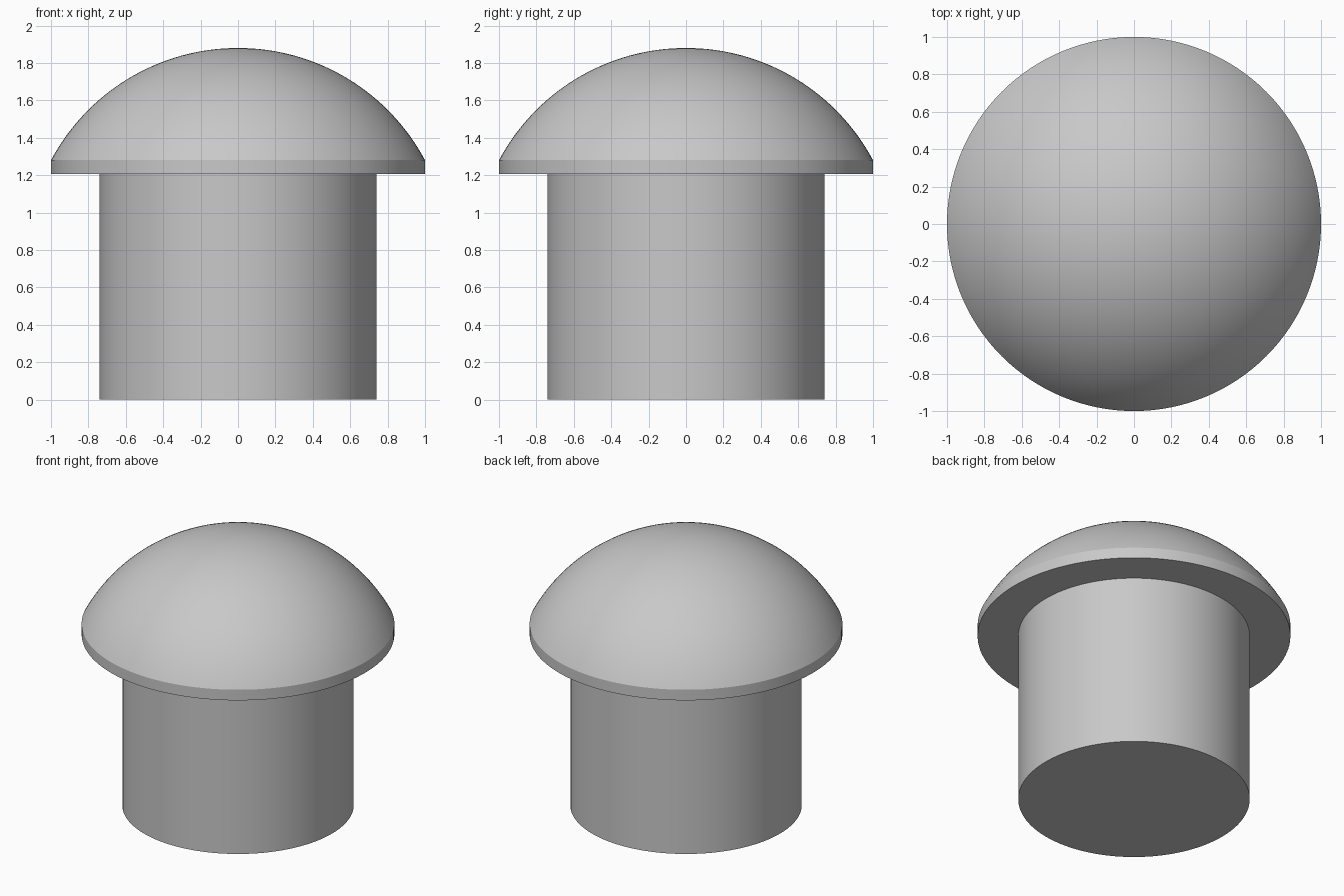
import bpy
import bmesh
import math

SEGMENTS = 128
STEM_RADIUS = 0.74
CAP_RADIUS = 1.0
CAP_BASE, RIM_TOP, CAP_TOP = 1.205, 1.28, 1.88

default_cube = bpy.data.objects.get("Cube")
if default_cube:
    bpy.data.objects.remove(default_cube, do_unlink=True)


def make_material(name, colour):
    mat = bpy.data.materials.new(name)
    mat.use_nodes = True
    mat.diffuse_color = colour
    mat.node_tree.nodes["Principled BSDF"].inputs["Base Color"].default_value = colour
    return mat


def lathe(name, profile, mat):
    """Spin a (radius, height) profile about the z axis into a closed solid."""
    bm = bmesh.new()
    verts = [bm.verts.new((r, 0, z)) for r, z in profile]
    edges = [bm.edges.new(pair) for pair in zip(verts, verts[1:])]
    bmesh.ops.spin(bm, geom=verts + edges, cent=(0, 0, 0), axis=(0, 0, 1),
                   angle=math.tau, steps=SEGMENTS, use_duplicate=False)
    bmesh.ops.remove_doubles(bm, verts=bm.verts, dist=0.0001)
    bmesh.ops.recalc_face_normals(bm, faces=bm.faces)
    mesh = bpy.data.meshes.new(name)
    bm.to_mesh(mesh)
    bm.free()
    mesh.materials.append(mat)
    obj = bpy.data.objects.new(name, mesh)
    bpy.context.collection.objects.link(obj)
    bpy.ops.object.select_all(action="DESELECT")
    obj.select_set(True)
    bpy.context.view_layer.objects.active = obj
    bpy.ops.object.shade_smooth_by_angle(angle=math.radians(20))
    return obj


grey = make_material("light grey", (0.58, 0.58, 0.58, 1))

# Stem: plain cylinder
lathe("stem", [(0, 0), (STEM_RADIUS, 0), (STEM_RADIUS, CAP_BASE), (0, CAP_BASE)], grey)

# Cap: flat underside, short upright rim and a shallow spherical dome
rise = CAP_TOP - RIM_TOP
sphere_radius = (CAP_RADIUS ** 2 + rise ** 2) / (2 * rise)
half_angle = math.asin(CAP_RADIUS / sphere_radius)
centre = CAP_TOP - sphere_radius
rings = 32
dome = []
for i in range(rings, -1, -1):
    a = half_angle * i / rings
    dome.append((sphere_radius * math.sin(a), centre + sphere_radius * math.cos(a)))
lathe("cap", [(0, CAP_BASE), (CAP_RADIUS, CAP_BASE)] + dome, grey)
